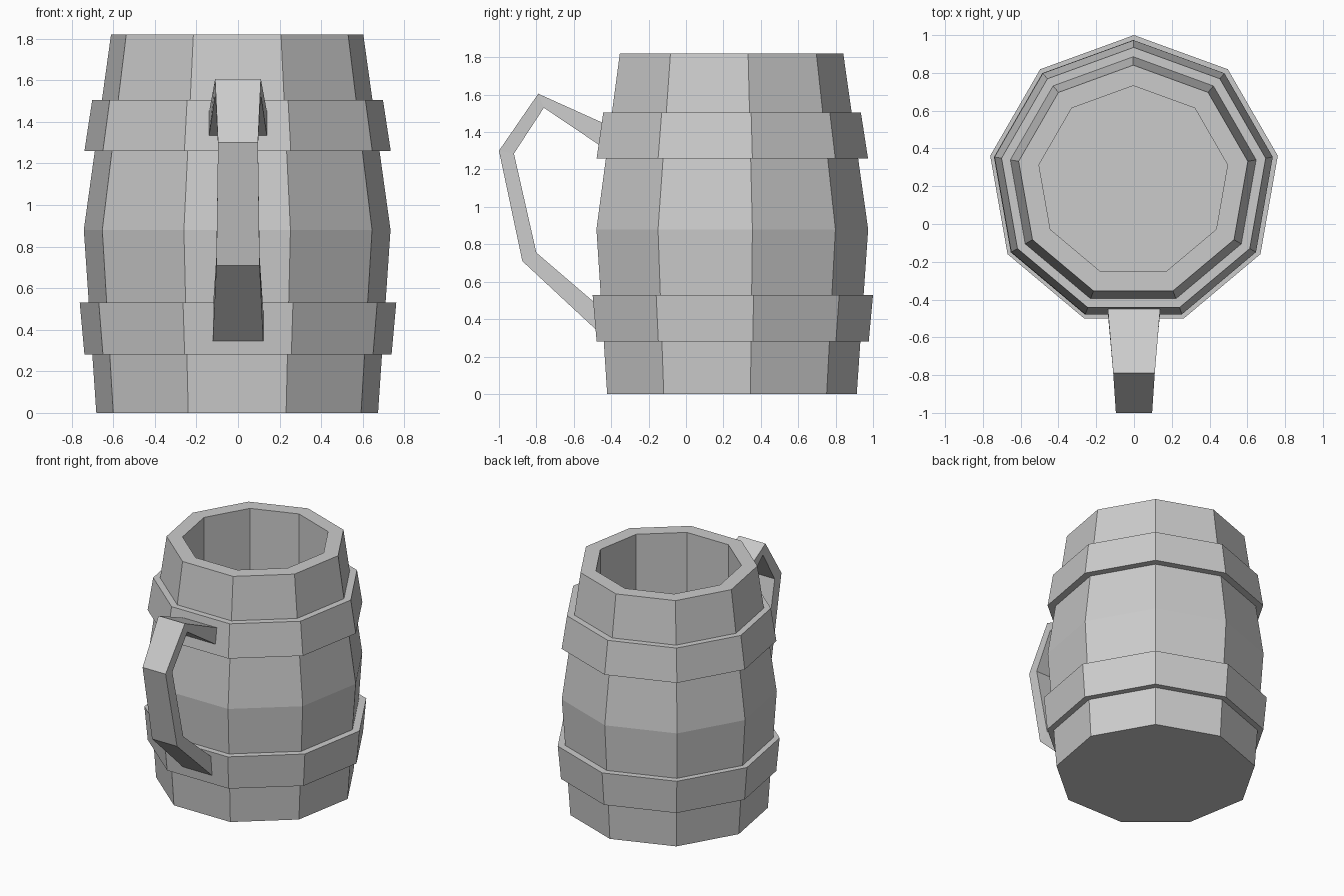
import bpy, bmesh
from math import cos, sin, radians

if "Cube" in bpy.data.objects:
    bpy.data.objects.remove(bpy.data.objects["Cube"])

SIDES = 9
CENTRE = (-0.004, 0.225)


def finish(name, bm):
    bmesh.ops.recalc_face_normals(bm, faces=bm.faces)
    mesh = bpy.data.meshes.new(name)
    bm.to_mesh(mesh)
    bm.free()
    ob = bpy.data.objects.new(name, mesh)
    bpy.context.collection.objects.link(ob)
    return ob


def lathe(name, profile, centre, closed=False):
    """Nine-sided turning of (radius, z) points, one corner toward +y."""
    bm = bmesh.new()
    rings = []
    for r, z in profile:
        ring = []
        for k in range(SIDES):
            a = radians(90 + 360 * k / SIDES)
            ring.append(bm.verts.new((centre[0] + r * cos(a), centre[1] + r * sin(a), z)))
        rings.append(ring)
    pairs = list(zip(rings, rings[1:]))
    if closed:
        pairs.append((rings[-1], rings[0]))
    else:
        bm.faces.new(rings[0])
        bm.faces.new(rings[-1])
    for lo, hi in pairs:
        for k in range(SIDES):
            n = (k + 1) % SIDES
            bm.faces.new((lo[k], lo[n], hi[n], hi[k]))
    return finish(name, bm)


# Hollow barrel-shaped cup
lathe("mug_body", [(0.688, 0), (0.749, 0.88), (0.616, 1.82), (0.507, 1.82), (0.507, 0.12)], CENTRE)

# Two hoops wrapped around the staves
lathe("lower_hoop", [(0.70, 0.28), (0.75, 0.28), (0.773, 0.53), (0.715, 0.53)], (0, 0.227), True)
lathe("upper_hoop", [(0.685, 1.26), (0.748, 1.26), (0.71, 1.505), (0.65, 1.505)], (-0.002, 0.225), True)

# Handle: outer (y, z), inner (y, z), half width at each bend
stations = [
    ((-0.433, 1.444), (-0.455, 1.325), 0.14),
    ((-0.79, 1.605), (-0.76, 1.53), 0.11),
    ((-1.0, 1.30), (-0.92, 1.285), 0.096),
    ((-0.875, 0.71), (-0.80, 0.755), 0.104),
    ((-0.472, 0.335), (-0.485, 0.485), 0.122),
]
bm = bmesh.new()
loops = []
for (oy, oz), (iy, iz), w in stations:
    loops.append([bm.verts.new(p) for p in ((-w, oy, oz), (w, oy, oz), (w, iy, iz), (-w, iy, iz))])
for a, b in zip(loops, loops[1:]):
    for k in range(4):
        n = (k + 1) % 4
        bm.faces.new((a[k], a[n], b[n], b[k]))
bm.faces.new(loops[0])
bm.faces.new(loops[-1])
finish("handle", bm)
